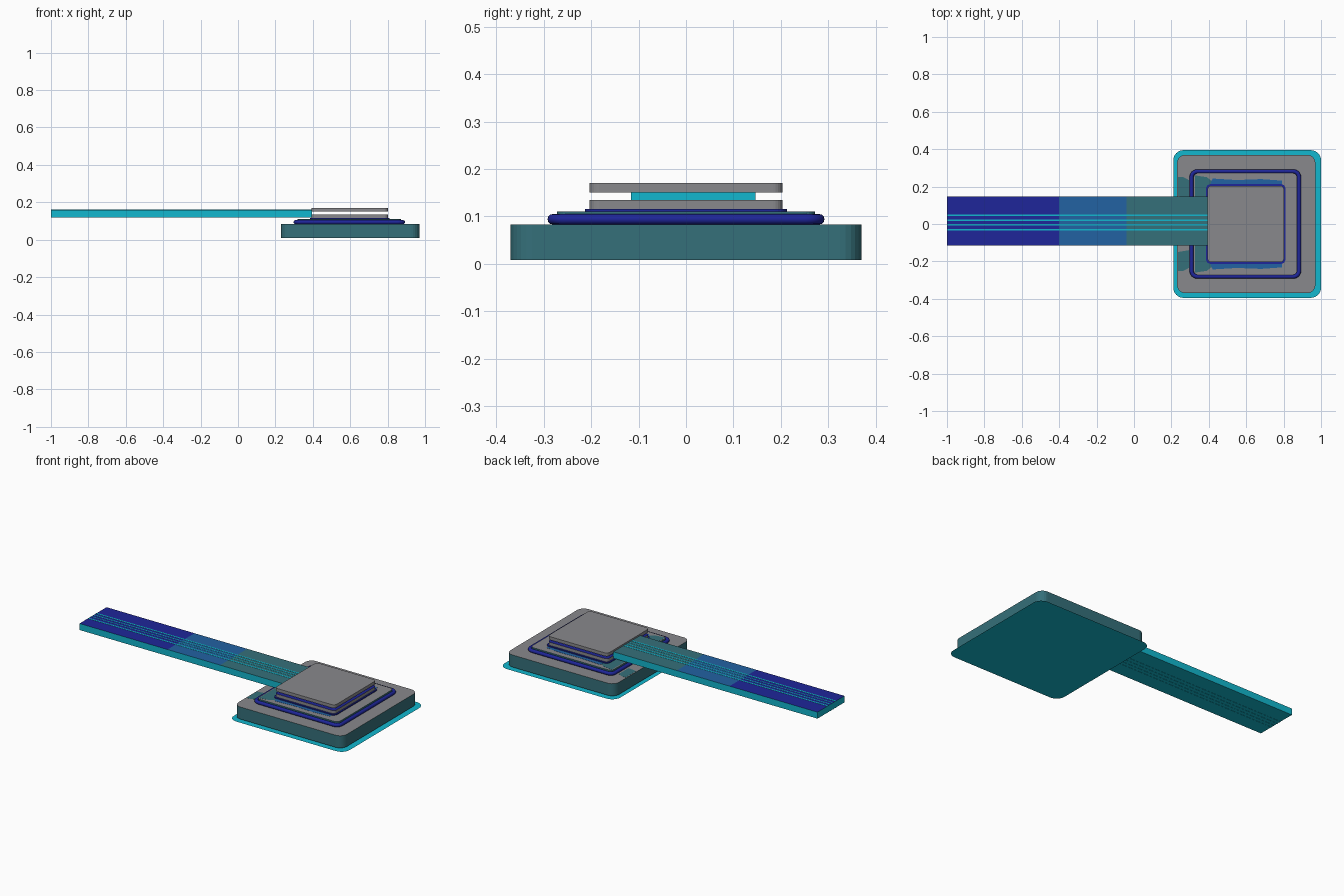
import bpy, bmesh, math

if "Cube" in bpy.data.objects:
    bpy.data.objects.remove(bpy.data.objects["Cube"])


def mat(name, r, g, b):
    m = bpy.data.materials.new(name)
    m.diffuse_color = (r, g, b, 1)
    m.use_nodes = True
    m.node_tree.nodes["Principled BSDF"].inputs["Base Color"].default_value = m.diffuse_color
    return m


CYAN = mat("cyan", 0.006, 0.476, 0.62)
TEAL = mat("slate_teal", 0.036, 0.162, 0.195)
NAVY = mat("deep_blue", 0.013, 0.019, 0.32)
BLUE = mat("mid_blue", 0.016, 0.122, 0.361)
GRAY = mat("gray", 0.25, 0.25, 0.265)


def finish(bm, name, mats, smooth=False):
    bmesh.ops.recalc_face_normals(bm, faces=bm.faces)
    me = bpy.data.meshes.new(name)
    bm.to_mesh(me)
    bm.free()
    for m in mats:
        me.materials.append(m)
    for p in me.polygons:
        p.use_smooth = smooth
    ob = bpy.data.objects.new(name, me)
    bpy.context.collection.objects.link(ob)
    return ob


def rounded(x0, x1, y0, y1, r, n=6):
    pts = []
    for cx, cy, a0 in ((x1 - r, y1 - r, 0), (x0 + r, y1 - r, 90),
                       (x0 + r, y0 + r, 180), (x1 - r, y0 + r, 270)):
        for i in range(n + 1):
            a = math.radians(a0 + 90 * i / n)
            pts.append((cx + r * math.cos(a), cy + r * math.sin(a)))
    return pts


def slab(name, pts, z0, z1, side, top):
    bm = bmesh.new()
    f = bm.faces.new([bm.verts.new((x, y, z0)) for x, y in pts])
    if z1 > z0:
        ext = bmesh.ops.extrude_face_region(bm, geom=[f], use_keep_orig=True)
        for v in ext["geom"]:
            if isinstance(v, bmesh.types.BMVert):
                v.co.z = z1
    bmesh.ops.recalc_face_normals(bm, faces=bm.faces)
    for f in bm.faces:
        f.material_index = 1 if f.normal.z > 0.5 else 0
    return finish(bm, name, [side, top])


def bead(name, x0, x1, y0, y1, r, z, t, m, n=12):
    # round tube swept along a rounded rectangle
    bm = bmesh.new()
    loops = []
    for k in range(n):
        a = 2 * math.pi * k / n
        o = t * math.cos(a)
        loops.append([bm.verts.new((x, y, z + t * math.sin(a))) for x, y in
                      rounded(x0 - o, x1 + o, y0 - o, y1 + o, r + o)])
    for k in range(n):
        A, B = loops[k], loops[(k + 1) % n]
        for i in range(len(A)):
            j = (i + 1) % len(A)
            bm.faces.new((A[i], A[j], B[j], B[i]))
    return finish(bm, name, [m], True)


def rect(x0, x1, y0, y1):
    return [(x0, y0), (x1, y0), (x1, y1), (x0, y1)]


# thin flange and base body
slab("flange", rounded(0.21, 1.0, -0.395, 0.395, 0.055), 0, 0, CYAN, CYAN)
slab("base_body", rounded(0.23, 0.97, -0.37, 0.37, 0.045), 0.008, 0.083, TEAL, GRAY)

# sealing bead with raised deck inside it
bead("seal_bead", 0.308, 0.882, -0.281, 0.281, 0.03, 0.094, 0.011, NAVY)
slab("deck", rounded(0.318, 0.872, -0.272, 0.272, 0.025), 0.083, 0.11, TEAL, GRAY)

# painted patches on the body and deck
for s in (-1, 1):
    slab("body_patch", [(0.235, s * 0.15), (0.293, s * 0.14), (0.293, s * 0.235),
                        (0.265, s * 0.25), (0.235, s * 0.25)], 0.083, 0.0836, TEAL, TEAL)
    slab("deck_corner_patch", [(0.325, s * 0.11), (0.42, s * 0.11), (0.44, s * 0.21),
                               (0.39, s * 0.25), (0.325, s * 0.26)],
         0.11, 0.1104, TEAL, TEAL)
    slab("deck_side_patch", [(0.40, s * 0.19), (0.79, s * 0.19), (0.79, s * 0.232),
                             (0.68, s * 0.24), (0.55, s * 0.235), (0.42, s * 0.243)],
         0.11, 0.1108, BLUE, BLUE)

# sensor sandwich: trim, lower plate, upper plate
slab("plate_trim", rounded(0.385, 0.81, -0.213, 0.213, 0.025), 0.11, 0.116, NAVY, NAVY)
slab("lower_plate", rounded(0.393, 0.802, -0.204, 0.204, 0.02), 0.116, 0.135, GRAY, NAVY)
slab("upper_plate", rounded(0.393, 0.802, -0.204, 0.204, 0.02), 0.15, 0.17, GRAY, GRAY)

# flat cable, top coloured in three bands along its length
Y0, Y1 = -0.116, 0.147
bm = bmesh.new()
bmesh.ops.create_cube(bm, size=1)
for v in bm.verts:
    v.co = (0.395 if v.co.x > 0 else -1, Y1 if v.co.y > 0 else Y0,
            0.16 if v.co.z > 0 else 0.12)
for x in (-0.40, -0.04):
    bmesh.ops.bisect_plane(bm, geom=bm.verts[:] + bm.edges[:] + bm.faces[:],
                           plane_co=(x, 0, 0), plane_no=(1, 0, 0))
bmesh.ops.recalc_face_normals(bm, faces=bm.faces)
for f in bm.faces:
    if f.normal.z > 0.5:
        x = f.calc_center_median().x
        f.material_index = 1 if x < -0.40 else 2 if x < -0.04 else 3
finish(bm, "flat_cable", [CYAN, NAVY, BLUE, TEAL])

# conductor traces on both faces of the cable
for y, w in ((0.047, 0.010), (0.021, 0.008), (-0.004, 0.006), (-0.031, 0.010)):
    pts = rect(-1, 0.393, y - w / 2, y + w / 2)
    slab("cable_trace_top", pts, 0.16, 0.161, CYAN, CYAN)
    slab("cable_trace_bottom", pts, 0.119, 0.12, CYAN, CYAN)
